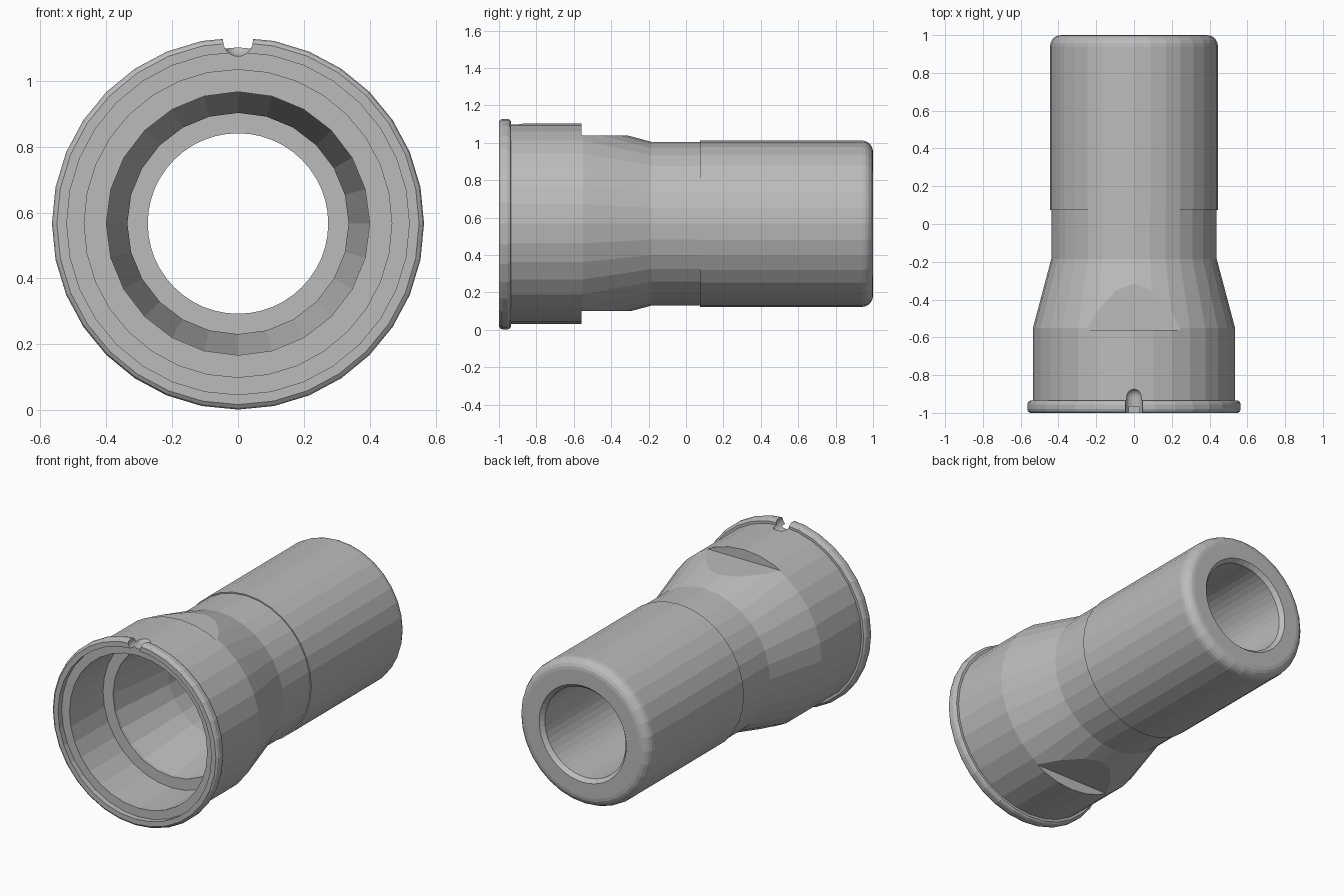
import bpy, bmesh, math

cube = bpy.data.objects.get("Cube")
if cube:
    bpy.data.objects.remove(cube)

AXIS_Z = 0.567  # height of the tube axis

grey = bpy.data.materials.new("plain grey")
grey.use_nodes = True
colour = (0.5, 0.5, 0.5, 1)
grey.diffuse_color = colour
grey.node_tree.nodes["Principled BSDF"].inputs["Base Color"].default_value = colour


def finish(name, bm):
    bmesh.ops.recalc_face_normals(bm, faces=bm.faces)
    mesh = bpy.data.meshes.new(name)
    bm.to_mesh(mesh)
    bm.free()
    mesh.materials.append(grey)
    obj = bpy.data.objects.new(name, mesh)
    bpy.context.collection.objects.link(obj)
    return obj


def lathe(name, profile, sides, x=0, z=AXIS_Z):
    """Solid of revolution about y from (y, radius) pairs, capped at both ends."""
    bm = bmesh.new()
    rings = []
    for y, r in profile:
        angles = [math.tau * i / sides for i in range(sides)]
        rings.append([bm.verts.new((x + r * math.sin(a), y, z + r * math.cos(a))) for a in angles])
    for a, b in zip(rings, rings[1:]):
        for i in range(sides):
            j = (i + 1) % sides
            bm.faces.new((a[i], a[j], b[j], b[i]))
    bm.faces.new(rings[0])
    bm.faces.new(rings[-1])
    return finish(name, bm)


def box(name, low, high):
    bm = bmesh.new()
    bmesh.ops.create_cube(bm, size=1)
    for v in bm.verts:
        v.co = [(a + b) / 2 + c * (b - a) for a, b, c in zip(low, high, v.co)]
    return finish(name, bm)


def cut(target, cutter):
    cutter.hide_render = True
    cutter.hide_set(True)
    cutter.display_type = 'WIRE'
    mod = target.modifiers.new(cutter.name, 'BOOLEAN')
    mod.operation = 'DIFFERENCE'
    mod.solver = 'EXACT'
    mod.object = cutter


# Outer shell: rolled front rim, wide collar, taper, neck, sleeve
outline = [(-1, .55), (-.993, .56), (-.98, .565), (-.955, .565), (-.942, .56),
           (-.935, .55), (-.935, .535), (-.55, .535), (-.185, .438),
           (.075, .438), (.075, .445)]
# Rounded back edge
for i in range(6):
    a = math.pi / 2 * i / 5
    outline.append((.94 + .06 * math.sin(a), .385 + .06 * math.cos(a)))
body = lathe("tube_body", outline, 32)

# Front socket with a shallow seat
cut(body, lathe("socket_cutter", [(-1.1, .52), (-.965, .52), (-.965, .467), (-.64, .467)], 32))
# Tapered throat
cut(body, lathe("throat_cutter", [(-.7, .4), (-.62, .4), (-.2, .336), (.06, .336)], 24))
# Through bore with a chamfered back mouth
cut(body, lathe("bore_cutter", [(-.3, .274), (.975, .274), (1, .295), (1.05, .295)], 48))

# Flats on the top and bottom of the taper
for name, low, high in (("top_flat_cutter", 1.04, 1.3), ("bottom_flat_cutter", -.2, .1)):
    cut(body, box(name, (-.5, -.56, low), (.5, -.1, high)))

# Round-ended alignment notch in the top of the rim
NOTCH_R, NOTCH_Z = .045, 1.12
ball = [(-1.1, NOTCH_R)]
for i in range(6):
    a = math.pi / 2 * i / 6
    ball.append((-.915 + NOTCH_R * math.sin(a), NOTCH_R * math.cos(a)))
cut(body, lathe("notch_cutter", ball, 24, z=NOTCH_Z))
cut(body, box("notch_mouth_cutter", (-NOTCH_R, -1.1, NOTCH_Z), (NOTCH_R, -.915, 1.25)))
